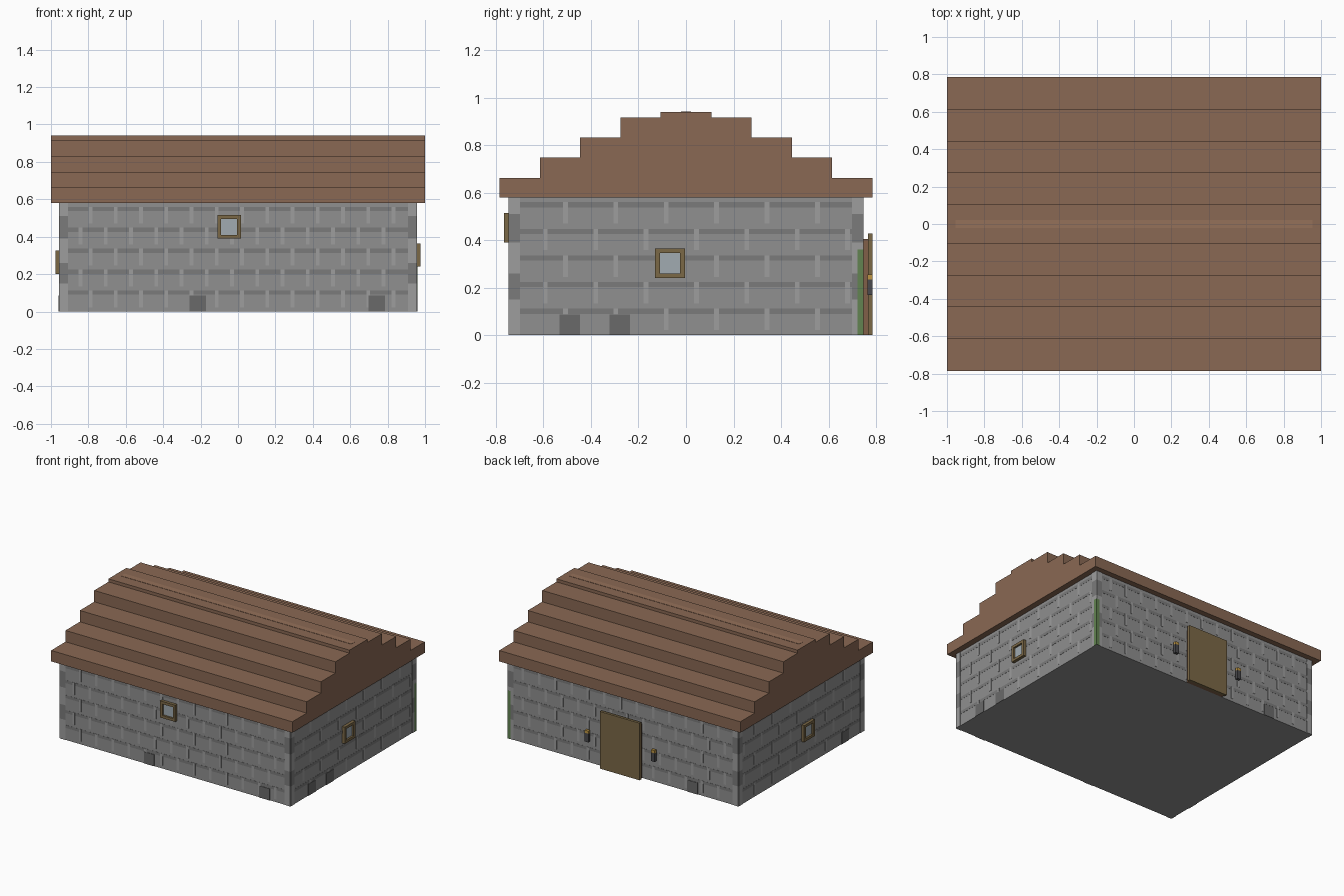
import bpy, bmesh

if "Cube" in bpy.data.objects:
    bpy.data.objects.remove(bpy.data.objects["Cube"])

WX, WY, WH = 0.955, 0.743, 0.58


def mat(name, r, g, b):
    m = bpy.data.materials.new(name)
    m.diffuse_color = tuple((c / 255) ** 2.2 for c in (r, g, b)) + (1,)
    m.use_nodes = True
    m.node_tree.nodes["Principled BSDF"].inputs["Base Color"].default_value = m.diffuse_color
    return m


STONE = mat("stone", 142, 142, 142)
MORTAR = mat("dark_stone", 122, 122, 122)
LIGHT = mat("light_stone", 156, 156, 156)
BASE = mat("base_stone", 105, 105, 105)
ROOF = mat("roof_brown", 136, 104, 84)
RIDGE = mat("ridge_brown", 148, 112, 90)
WOOD = mat("wood", 122, 104, 72)
FRAME = mat("door_frame_brown", 128, 96, 74)
GLASS = mat("glass", 160, 170, 176)
MOSS = mat("moss", 98, 130, 82)
IRON = mat("iron", 75, 75, 78)
GOLD = mat("flame", 190, 150, 70)


def add(name, bm, material):
    bmesh.ops.recalc_face_normals(bm, faces=bm.faces)
    me = bpy.data.meshes.new(name)
    bm.to_mesh(me)
    bm.free()
    me.materials.append(material)
    ob = bpy.data.objects.new(name, me)
    bpy.context.collection.objects.link(ob)
    return ob


def boxes(name, material, items):
    """One object out of several boxes given as (x0, x1, y0, y1, z0, z1)."""
    bm = bmesh.new()
    for x0, x1, y0, y1, z0, z1 in items:
        vs = bmesh.ops.create_cube(bm, size=1)["verts"]
        for v in vs:
            v.co.x = x1 if v.co.x > 0 else x0
            v.co.y = y1 if v.co.y > 0 else y0
            v.co.z = z1 if v.co.z > 0 else z0
    return add(name, bm, material)


def on_wall(side, u0, u1, z0, z1, d1, d0=0.0):
    """Box on a wall: u runs along the wall, d0..d1 is distance outward."""
    if side in ("front", "back"):
        s = -1 if side == "front" else 1
        a, b = sorted((s * (WY + d0), s * (WY + d1)))
        return (u0, u1, a, b, z0, z1)
    s = -1 if side == "left" else 1
    a, b = sorted((s * (WX + d0), s * (WX + d1)))
    return (a, b, u0, u1, z0, z1)


# Wall block
boxes("walls", STONE, [(-WX, WX, -WY, WY, 0, WH)])

# Brick courses, corner stones and base stones
base_at = {"front": (-0.215, 0.742), "right": (-0.49, -0.278),
           "back": (-0.575,), "left": (-0.52,)}
for side in base_at:
    half = WX if side in ("front", "back") else WY
    step = 0.135 if half == WX else 0.212
    lim = half - 0.045
    bars, joints = [], []
    for row in range(5):
        top = 0.56 - row * 0.112
        u = -lim + (0.5 if row % 2 else 0.9) * step
        prev = -lim
        while u < lim:
            bars.append(on_wall(side, u - 0.01, u + 0.01, max(top - 0.09, 0), top, 0.002))
            joints.append(on_wall(side, prev, u - 0.01, top - 0.022, top, 0.001))
            prev = u + 0.01
            u += step
        joints.append(on_wall(side, prev, lim, top - 0.022, top, 0.001))
    boxes(side + "_brick_gaps", LIGHT, bars)
    boxes(side + "_brick_joints", MORTAR, joints)
    dark, pale = [], []
    for a, b in ((-half, -lim), (lim, half)):
        for z0, z1 in ((0.15, 0.26), (0.39, 0.51)):
            dark.append(on_wall(side, a, b, z0, z1, 0.003))
        for z0, z1 in ((0, 0.15), (0.26, 0.39), (0.51, WH)):
            pale.append(on_wall(side, a, b, z0, z1, 0.003))
    boxes(side + "_dark_corner_stones", MORTAR, dark)
    boxes(side + "_pale_corner_stones", LIGHT, pale)
    boxes(side + "_base_stones", BASE,
          [on_wall(side, c - 0.043, c + 0.043, 0, 0.087, 0.004) for c in base_at[side]])

# Moss on the back right corner
boxes("corner_moss", MOSS, [on_wall("right", WY - 0.022, WY + 0.004, 0, 0.36, 0.004),
                            on_wall("back", WX - 0.022, WX + 0.004, 0, 0.36, 0.004)])

# Windows: four frame bars around a recessed pane
for side, u0, z0 in (("front", -0.11, 0.39), ("right", -0.13, 0.24), ("left", -0.13, 0.20)):
    u1, z1, t = u0 + 0.125, z0 + 0.125, 0.02
    boxes(side + "_window_frame", WOOD, [
        on_wall(side, u0, u0 + t, z0, z1, 0.022), on_wall(side, u1 - t, u1, z0, z1, 0.022),
        on_wall(side, u0 + t, u1 - t, z0, z0 + t, 0.022),
        on_wall(side, u0 + t, u1 - t, z1 - t, z1, 0.022)])
    boxes(side + "_window_pane", GLASS, [on_wall(side, u0 + t, u1 - t, z0 + t, z1 - t, 0.008)])

# Door and wall torches on the back
boxes("door_frame", FRAME, [on_wall("back", -0.155, 0.155, 0, 0.405, 0.022)])
boxes("door", WOOD, [on_wall("back", -0.165, 0.165, 0, 0.428, 0.042, 0.022)])
boxes("torch_handles", IRON, [on_wall("back", x - 0.015, x + 0.015, 0.17, 0.235, 0.042, 0.02)
                              for x in (-0.275, 0.275)])
boxes("torch_tops", GOLD, [on_wall("back", x - 0.015, x + 0.015, 0.235, 0.255, 0.042, 0.02)
                           for x in (-0.275, 0.275)])

# Stepped roof: mirrored stair profile pulled along x
widths = (0.785, 0.615, 0.445, 0.275, 0.107)
levels = (0.58, 0.662, 0.747, 0.832, 0.917, 0.94)
stairs = []
for i, w in enumerate(widths):
    stairs += [(w, levels[i]), (w, levels[i + 1])]
profile = stairs + [(-y, z) for y, z in reversed(stairs)]
bm = bmesh.new()
face = bm.faces.new([bm.verts.new((-1, y, z)) for y, z in profile])
ext = bmesh.ops.extrude_face_region(bm, geom=[face])["geom"]
bmesh.ops.translate(bm, vec=(2, 0, 0), verts=[g for g in ext if isinstance(g, bmesh.types.BMVert)])
add("stepped_roof", bm, ROOF)

# Ridge strip and a grey patch on the roof
boxes("ridge_strip", RIDGE, [(-0.955, 0.955, -0.022, 0.022, 0.935, 0.942)])
boxes("roof_patch", MORTAR, [(-0.81, -0.745, -0.59, -0.525, 0.655, 0.665)])
